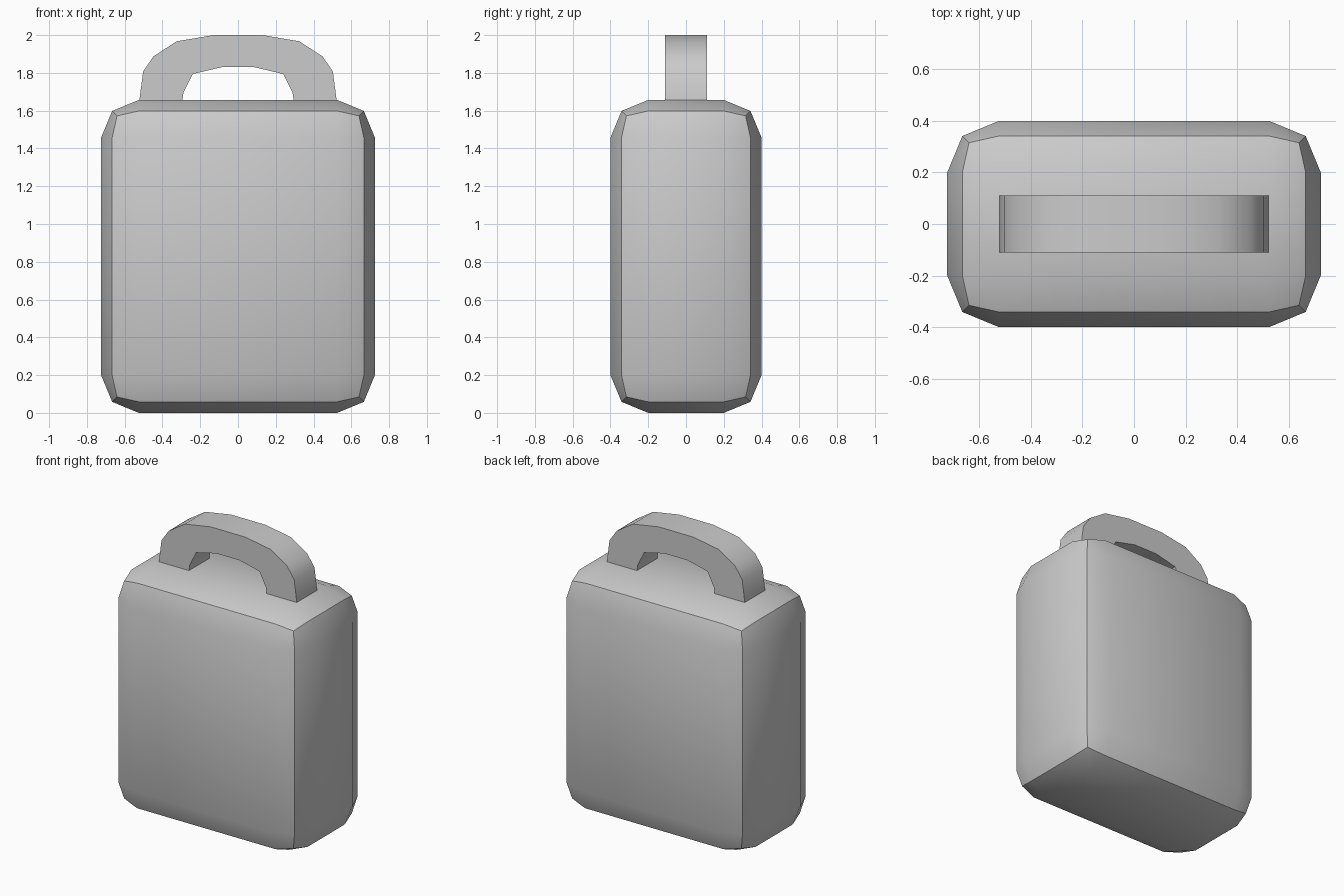
import bpy, bmesh, math

if "Cube" in bpy.data.objects:
    bpy.data.objects.remove(bpy.data.objects["Cube"])


def finish(bm, name):
    bmesh.ops.recalc_face_normals(bm, faces=bm.faces)
    mesh = bpy.data.meshes.new(name)
    bm.to_mesh(mesh)
    bm.free()
    obj = bpy.data.objects.new(name, mesh)
    bpy.context.collection.objects.link(obj)
    bpy.ops.object.select_all(action='DESELECT')
    obj.select_set(True)
    bpy.context.view_layer.objects.active = obj
    bpy.ops.object.shade_smooth_by_angle(angle=math.radians(30))
    return obj


# Body: box with two-step rounded edges
W, D, H = 1.45, 0.80, 1.657
bm = bmesh.new()
bmesh.ops.create_cube(bm, size=1)
for v in bm.verts:
    v.co = (v.co.x * W, v.co.y * D, (v.co.z + 0.5) * H)
bmesh.ops.bevel(bm, geom=bm.edges[:], offset=0.2, offset_type='OFFSET',
                segments=2, profile=0.5, affect='EDGES')
finish(bm, "body")

# Handle: mirrored arch profile, extruded front to back
outer = [(0.523, 1.64), (0.522, 1.657), (0.502, 1.808), (0.448, 1.887), (0.325, 1.967), (0.13, 2.0)]
inner = [(0.087, 1.83), (0.24, 1.794), (0.289, 1.695), (0.294, 1.657), (0.295, 1.64)]
mirror = lambda pts: [(-x, z) for x, z in reversed(pts)]
profile = outer + mirror(outer) + mirror(inner) + inner
bm = bmesh.new()
face = bm.faces.new([bm.verts.new((x, -0.11, z)) for x, z in profile])
ext = bmesh.ops.extrude_face_region(bm, geom=[face], use_keep_orig=True)
for v in ext["geom"]:
    if isinstance(v, bmesh.types.BMVert):
        v.co.y = 0.11
finish(bm, "handle")
